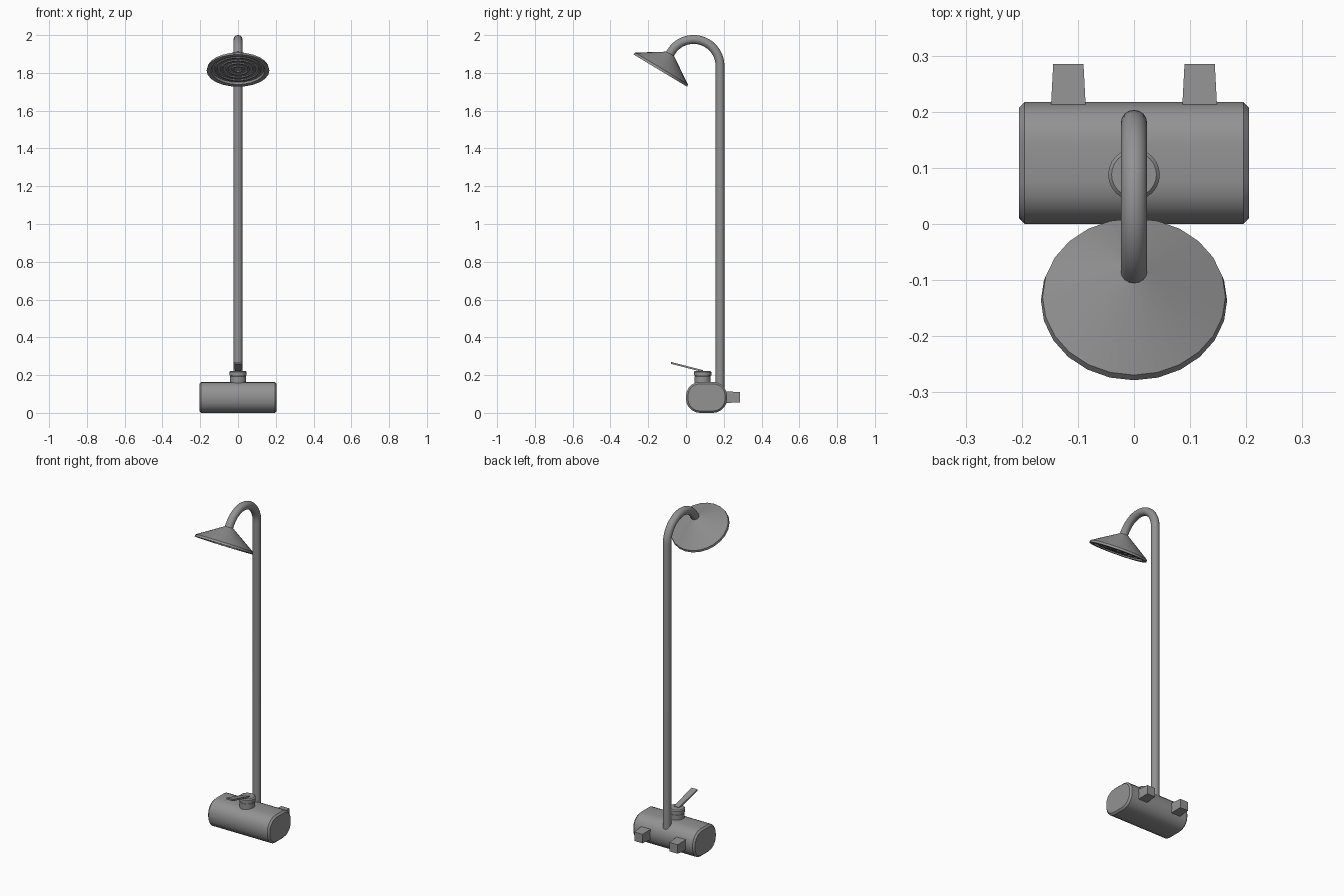
import bpy, bmesh
from math import sin, cos, pi, radians
from mathutils import Vector

if "Cube" in bpy.data.objects:
    bpy.data.objects.remove(bpy.data.objects["Cube"])

# dark grey metal for every part
metal = bpy.data.materials.new("dark_metal")
metal.diffuse_color = (0.29, 0.29, 0.29, 1)
metal.use_nodes = True
metal.node_tree.nodes["Principled BSDF"].inputs["Base Color"].default_value = metal.diffuse_color


def make(name, verts, faces, smooth=30):
    me = bpy.data.meshes.new(name)
    me.from_pydata(verts, [], faces)
    me.materials.append(metal)
    bm = bmesh.new()
    bm.from_mesh(me)
    bmesh.ops.recalc_face_normals(bm, faces=bm.faces)
    bm.to_mesh(me)
    bm.free()
    ob = bpy.data.objects.new(name, me)
    bpy.context.collection.objects.link(ob)
    if smooth:
        bpy.ops.object.select_all(action='DESELECT')
        ob.select_set(True)
        bpy.context.view_layer.objects.active = ob
        bpy.ops.object.shade_smooth_by_angle(angle=radians(smooth))
    return ob


def loft(name, rings, smooth=30):
    """Skin a list of equal-length closed rings and cap both ends."""
    n = len(rings[0])
    verts = [v for r in rings for v in r]
    faces = [(k * n + i, k * n + (i + 1) % n, (k + 1) * n + (i + 1) % n, (k + 1) * n + i)
             for k in range(len(rings) - 1) for i in range(n)]
    faces += [tuple(range(n)), tuple(range(len(verts) - n, len(verts)))]
    return make(name, verts, faces, smooth)


def lathe(name, profile, sides=24, smooth=30):
    return loft(name, [[(r * cos(2 * pi * i / sides), r * sin(2 * pi * i / sides), z)
                        for i in range(sides)] for r, z in profile], smooth)


# mixer body: rounded section along x with chamfered ends
def section(x, inset, seg=5):
    hy, hz, rad = 0.1085 - inset, 0.082 - inset, 0.074 - inset
    pts = []
    for q, (sy, sz) in enumerate([(1, 1), (-1, 1), (-1, -1), (1, -1)]):
        for i in range(seg + 1):
            a = pi / 2 * (q + i / seg)
            pts.append((x, 0.1085 + sy * (hy - rad) + rad * cos(a),
                        0.082 + sz * (hz - rad) + rad * sin(a)))
    return pts


loft("mixer_body", [section(-0.205, 0.01), section(-0.195, 0),
                    section(0.195, 0), section(0.205, 0.01)])

# tapered wall inlets
for side, x in (("left", -0.117), ("right", 0.117)):
    loft("inlet_" + side, [[(x + sx * h, y, 0.083 + sz * h)
                            for sx, sz in ((-1, -1), (1, -1), (1, 1), (-1, 1))]
                           for y, h in ((0.19, 0.032), (0.285, 0.027))], 0)

# control knob
knob = lathe("control_knob", [(0.043, 0.14), (0.043, 0.193), (0.041, 0.194), (0.041, 0.197),
                              (0.046, 0.198), (0.046, 0.217), (0.04, 0.223)])
knob.location = (0, 0.088, 0)

# lever rising towards the front
loft("lever", [[(sx * w, y, z + sz * 0.005)
                for sx, sz in ((-1, -1), (1, -1), (1, 1), (-1, 1))]
               for y, z, w in ((0.09, 0.221, 0.016), (-0.08, 0.265, 0.02))], 0)

# riser pipe with hooked top
end = radians(149)
path = [(0, 0.18, 0.1)] + [(0, 0.04 + 0.14 * cos(end * i / 20), 1.837 + 0.14 * sin(end * i / 20))
                           for i in range(21)]
tip, axis = Vector(path[-1]), Vector((0, -sin(end), cos(end)))
path.append(tuple(tip + axis * 0.012))
rings = []
for i, p in enumerate(path):
    ang = end * min(max(i - 1, 0), 20) / 20
    side = Vector((0, cos(ang), sin(ang)))
    rings.append([tuple(Vector(p) + 0.0235 * (Vector((1, 0, 0)) * cos(pi * j / 8) + side * sin(pi * j / 8)))
                  for j in range(16)])
loft("riser_pipe", rings, 40)

# shower head: cone, rim and ringed recessed underside
profile = [(0.02, 0.008), (0.163, 0.1), (0.166, 0.113), (0.143, 0.113), (0.138, 0.102)]
for k in range(4):
    r = 0.125 - k * 0.03
    profile += [(r, 0.102), (r - 0.003, 0.107), (r - 0.012, 0.107), (r - 0.015, 0.102)]
head = lathe("shower_head", profile, 24, 20)
head.location = tip + Vector((0, 0.002, 0))
head.rotation_mode = 'QUATERNION'
head.rotation_quaternion = axis.to_track_quat('Z', 'Y')
